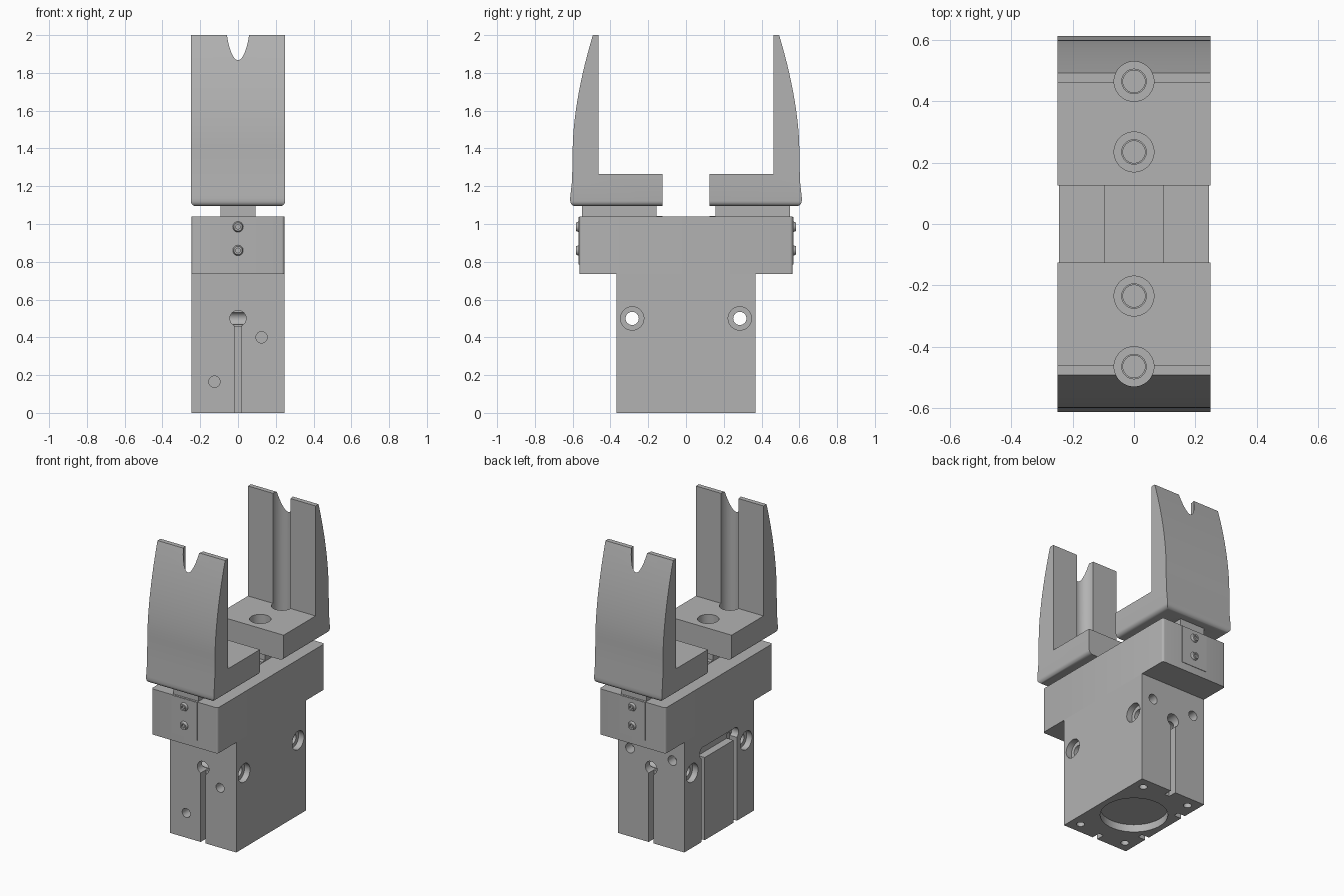
import bpy, bmesh, math
from mathutils import Matrix, Vector

old = bpy.data.objects.get("Cube")
if old:
    bpy.data.objects.remove(old, do_unlink=True)

grey = bpy.data.materials.new("machined_grey")
grey.use_nodes = True
colour = (0.45, 0.45, 0.45, 1)
grey.diffuse_color = colour
grey.node_tree.nodes["Principled BSDF"].inputs["Base Color"].default_value = colour


def make(name, bm):
    bmesh.ops.recalc_face_normals(bm, faces=bm.faces)
    me = bpy.data.meshes.new(name)
    bm.to_mesh(me)
    bm.free()
    me.materials.append(grey)
    ob = bpy.data.objects.new(name, me)
    bpy.context.collection.objects.link(ob)
    return ob


def box(name, x0, x1, y0, y1, z0, z1, round_vertical=0):
    bm = bmesh.new()
    size = Vector((x1 - x0, y1 - y0, z1 - z0))
    mid = Vector((x0 + x1, y0 + y1, z0 + z1)) / 2
    bmesh.ops.create_cube(bm, size=1, matrix=Matrix.Translation(mid) @ Matrix.Diagonal(size).to_4x4())
    if round_vertical:
        edges = [e for e in bm.edges if abs(e.verts[0].co.z - e.verts[1].co.z) > 0.01]
        bmesh.ops.bevel(bm, geom=edges, offset=round_vertical, segments=4, profile=0.5, affect='EDGES')
    return make(name, bm)


def rod(name, start, end, radius, tip=None, sides=32):
    """Cylinder or cone between two points."""
    a, b = Vector(start), Vector(end)
    turn = (b - a).to_track_quat('Z', 'Y').to_matrix().to_4x4()
    bm = bmesh.new()
    bmesh.ops.create_cone(bm, cap_ends=True, segments=sides, radius1=radius,
                          radius2=radius if tip is None else tip, depth=(b - a).length,
                          matrix=Matrix.Translation((a + b) / 2) @ turn)
    return make(name, bm)


def carve(ob, cutters):
    """Subtract the cutters, bake the result and remove the cutters."""
    for c in cutters:
        c.hide_render = True
        mod = ob.modifiers.new("cut", 'BOOLEAN')
        mod.operation, mod.solver, mod.object = 'DIFFERENCE', 'EXACT', c
    bpy.context.view_layer.update()
    dg = bpy.context.evaluated_depsgraph_get()
    me = bpy.data.meshes.new_from_object(ob.evaluated_get(dg))
    ob.modifiers.clear()
    ob.data = me
    for c in cutters:
        bpy.data.objects.remove(c, do_unlink=True)


def smooth(ob):
    ob.data.shade_smooth()
    ob.data.set_sharp_from_angle(angle=math.radians(25))


# Lower body with mounting holes, ports and sensor grooves
W, D = 0.245, 0.368
body = box("body", -W, W, -D, D, 0, 0.735)
cuts = []
for s in (-1, 1):
    # cross holes with counterbores on both wide faces
    y = 0.285 * s
    cuts.append(rod("cut", (-0.3, y, 0.5), (0.3, y, 0.5), 0.035))
    for t in (-1, 1):
        cuts.append(rod("cut", (0.3 * t, y, 0.5), (0.205 * t, y, 0.5), 0.062))
        # threaded holes underneath
        cuts.append(rod("cut", (0.175 * t, 0.295 * s, -0.1), (0.175 * t, 0.295 * s, 0.1), 0.025))
    # sensor groove on front and back, with its entry hole
    cuts.append(box("cut", -0.018, 0.018, *sorted((D * s * 1.1, 0.31 * s)), -0.1, 0.49))
    cuts.append(rod("cut", (0, 0.4 * s, 0.5), (0, 0.3 * s, 0.5), 0.043))
    # upper holes on the back
    cuts.append(rod("cut", (0.157 * s, 0.4, 0.59), (0.157 * s, 0.3, 0.59), 0.032))
    # grooves on the right wide face
    cuts.append(box("cut", -0.3, -0.19, 0.17 * s - 0.018, 0.17 * s + 0.018, -0.1, 0.58))
    cuts.append(rod("cut", (-0.3, 0.165 * s, 0.59), (-0.195, 0.165 * s, 0.59), 0.04))
cuts.append(box("cut", -0.3, -0.195, -0.165, 0.165, 0.552, 0.628))
# air ports on the front
for x, z in ((-0.125, 0.165), (0.125, 0.4)):
    cuts.append(rod("cut", (x, -0.4, z), (x, -0.3, z), 0.03))
# locating recess underneath
cuts.append(rod("cut", (0, 0, -0.1), (0, 0, 0.05), 0.205, sides=64))
carve(body, cuts)
smooth(body)

# Wide head with the guide slot
head = box("head", -W, W, -0.565, 0.565, 0.735, 1.04, round_vertical=0.014)
carve(head, [box("cut", -0.095, 0.095, -0.552, 0.552, 0.95, 1.2)])
smooth(head)


def finger(name, s):
    # L-shaped profile with a bowed outer side
    outer = []
    for i in range(13):
        t = i / 12
        outer.append((0.60 - 0.107 * t ** 1.7, 1.4 + 0.6 * t))
    pts = [(0.125, 1.095), (0.613, 1.095), (0.613, 1.14), (0.603, 1.23)] + outer
    pts += [(0.462, 2.0), (0.462, 1.265), (0.125, 1.265)]
    bm = bmesh.new()
    face = bm.faces.new([bm.verts.new((-0.25, y * s, z)) for y, z in pts])
    out = bmesh.ops.extrude_face_region(bm, geom=[face])
    bmesh.ops.translate(bm, vec=(0.5, 0, 0), verts=[v for v in out["geom"] if isinstance(v, bmesh.types.BMVert)])
    bmesh.ops.recalc_face_normals(bm, faces=bm.faces)
    # round the underside except along the inner end
    low = [e for e in bm.edges if all(v.co.z < 1.1 for v in e.verts)
           and any(abs(v.co.y) > 0.5 for v in e.verts)]
    bmesh.ops.bevel(bm, geom=low, offset=0.027, segments=5, profile=0.5, affect='EDGES')
    ob = make(name, bm)
    # bolt bores; the outer one runs up the inner face as a groove
    tools = []
    for y, top in ((0.465, 2.2), (0.235, 1.4)):
        tools.append(rod("cut", (0, y * s, 1.19), (0, y * s, top), 0.065, sides=48))
        tools.append(rod("cut", (0, y * s, 1.0), (0, y * s, 1.25), 0.04))
    carve(ob, tools)
    smooth(ob)


for s, side in ((-1, "front"), (1, "back")):
    finger(side + "_finger", s)
    # sliding carriage with threaded holes
    foot = box(side + "_carriage", -0.092, 0.092, *sorted((0.155 * s, 0.55 * s)), 1.03, 1.097)
    slide = box(side + "_slide", -0.092, 0.092, *sorted((0.125 * s, 0.55 * s)), 0.952, 1.043)
    for part in (foot, slide):
        carve(part, [rod("cut", (0, y * s, 0.97), (0, y * s, 1.2), 0.036) for y in (0.235, 0.465)])
        smooth(part)
    # end cover held by two button-head screws
    box(side + "_cover", -0.095, 0.095, *sorted((0.56 * s, 0.568 * s)), 0.785, 1.038)
    for n, z in (("lower", 0.86), ("upper", 0.985)):
        screw = rod(side + "_" + n + "_screw", (0, 0.56 * s, z), (0, 0.583 * s, z), 0.031, 0.022)
        carve(screw, [rod("cut", (0, 0.572 * s, z), (0, 0.6 * s, z), 0.013, sides=6)])
        smooth(screw)
